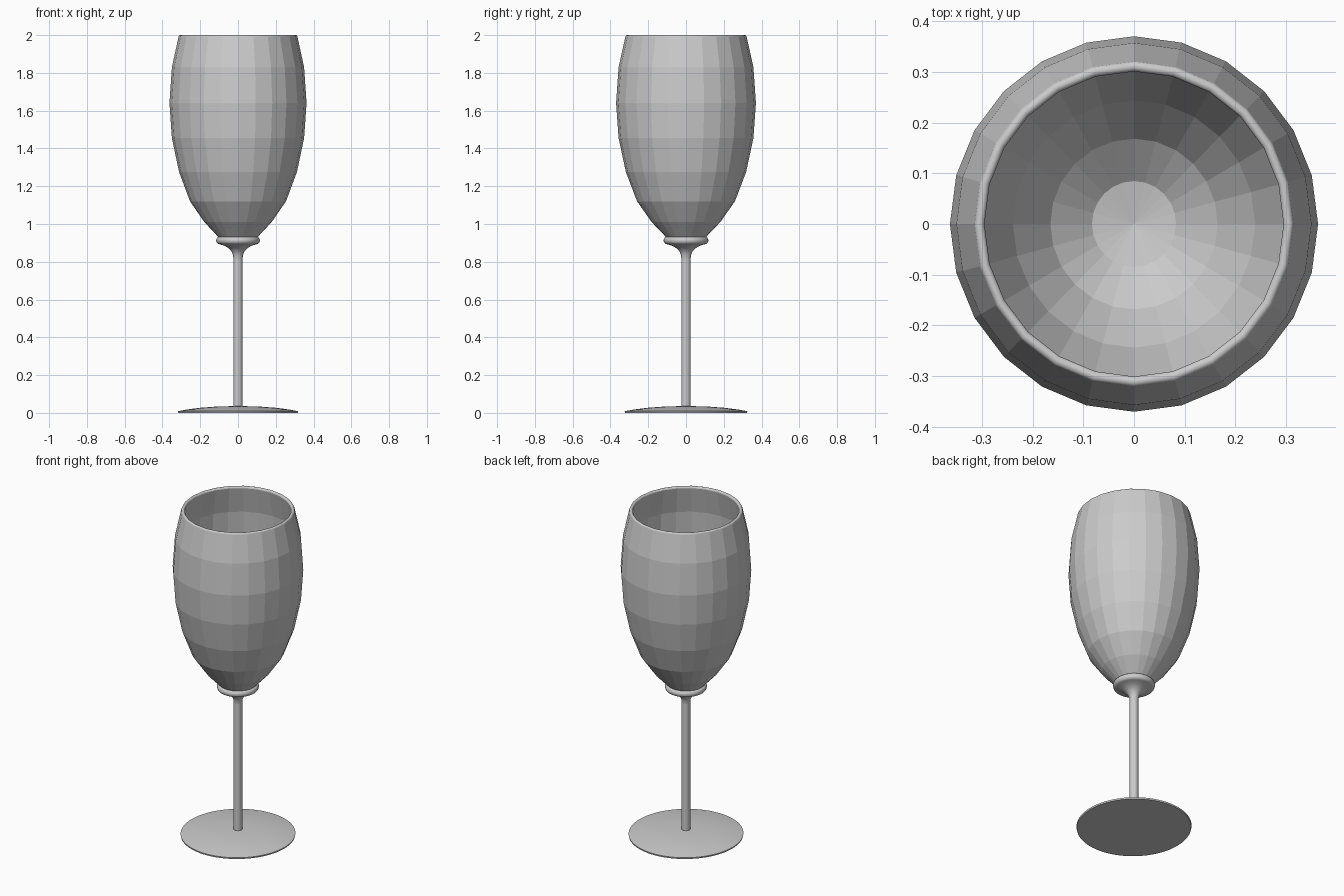
import bpy, bmesh
from math import sin, cos, pi

if "Cube" in bpy.data.objects:
    bpy.data.objects.remove(bpy.data.objects["Cube"])

Y_STRETCH = 1.02  # the glass is very slightly wider front to back


def lathe(name, profile, segments, smooth_angle=None):
    """Revolve (radius, height) points around z; radius 0 becomes a pole."""
    bm = bmesh.new()
    rings = []
    for r, z in profile:
        if r == 0:
            rings.append([bm.verts.new((0, 0, z))] * segments)
        else:
            rings.append([bm.verts.new((r * cos(2 * pi * i / segments),
                                        r * sin(2 * pi * i / segments) * Y_STRETCH, z))
                          for i in range(segments)])
    for low, high in zip(rings, rings[1:]):
        for i in range(segments):
            j = (i + 1) % segments
            corners = [low[i], low[j], high[j], high[i]]
            bm.faces.new(list(dict.fromkeys(corners)))
    mesh = bpy.data.meshes.new(name)
    bm.to_mesh(mesh)
    bm.free()
    obj = bpy.data.objects.new(name, mesh)
    bpy.context.collection.objects.link(obj)
    bpy.ops.object.select_all(action='DESELECT')
    obj.select_set(True)
    bpy.context.view_layer.objects.active = obj
    if smooth_angle is not None:
        bpy.ops.object.shade_smooth_by_angle(angle=smooth_angle)
    return obj


def arc(cr, cz, rr, rz, start, end, steps):
    """Points of an elliptical arc in the profile plane."""
    return [(cr + rr * cos(start + (end - start) * i / steps),
             cz + rz * sin(start + (end - start) * i / steps)) for i in range(steps + 1)]


# Faceted bowl: outer wall up to the lip
lathe("bowl_outside", [(0, 0.925), (0.103, 0.93), (0.178, 1.01), (0.254, 1.12),
                       (0.312, 1.275), (0.350, 1.455), (0.363, 1.64),
                       (0.350, 1.83), (0.315, 1.99)], 24)

# Faceted bowl: inner wall down to the bottom
lathe("bowl_inside", [(0.295, 1.99), (0.330, 1.83), (0.343, 1.64), (0.331, 1.455),
                      (0.295, 1.275), (0.239, 1.135), (0.165, 1.025),
                      (0.083, 0.96), (0, 0.945)], 24)

# Rounded lip joining the two walls
lathe("rim", arc(0.305, 1.99, 0.01, 0.01, 0, pi, 8), 24, pi / 3)

# Collar ring under the bowl, flaring down to the stem
lathe("collar", [(0.024, 0.815), (0.026, 0.835), (0.034, 0.855), (0.050, 0.872),
                 (0.072, 0.885), (0.095, 0.892)]
      + arc(0.098, 0.913, 0.018, 0.02, -pi / 2 + 0.3, pi / 2, 8)
      + [(0, 0.933)], 48, pi / 4)

# Stem
lathe("stem", [(0, 0.02), (0.024, 0.02), (0.024, 0.83), (0, 0.83)], 24, pi / 5)

# Shallow domed foot with a thin edge
lathe("foot", [(0, 0), (0.316, 0), (0.318, 0.009), (0.27, 0.018), (0.20, 0.027),
               (0.12, 0.033), (0.06, 0.035), (0, 0.036)], 64, pi / 6)
